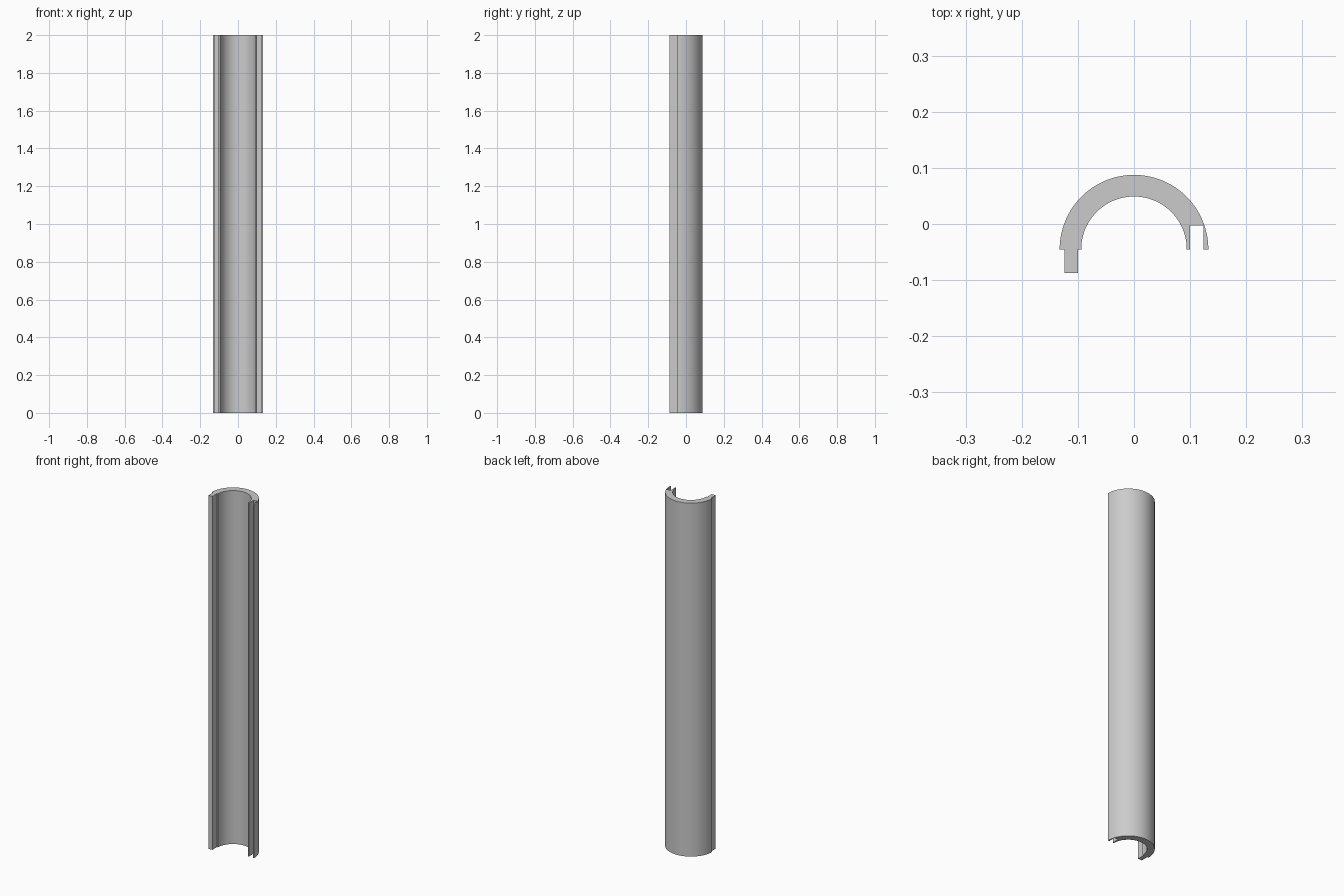
import bpy, bmesh
from math import sin, cos, pi, radians

cube = bpy.data.objects.get("Cube")
if cube:
    bpy.data.objects.remove(cube, do_unlink=True)

HEIGHT = 2.0
CENTRE_Y = -0.045        # split plane of the half tube
OUTER, INNER = 0.1325, 0.094
KEY_IN, KEY_OUT = 0.10, 0.124   # radial span of tongue and groove
DEPTH = 0.042
STEPS = 64

# Plain grey material
grey = bpy.data.materials.new("plain grey")
grey.use_nodes = True
colour = (0.6, 0.6, 0.6, 1)
grey.diffuse_color = colour
grey.node_tree.nodes["Principled BSDF"].inputs["Base Color"].default_value = colour


def arc(radius, start, end):
    angles = [start + (end - start) * i / STEPS for i in range(STEPS + 1)]
    return [(radius * cos(a), radius * sin(a)) for a in angles]


# Cross-section: outer arc, tongue on the right edge, inner arc, groove on the left edge
tongue = [(-KEY_OUT, 0), (-KEY_OUT, -DEPTH), (-KEY_IN, -DEPTH), (-KEY_IN, 0)]
groove = [(KEY_IN, 0), (KEY_IN, DEPTH), (KEY_OUT, DEPTH), (KEY_OUT, 0)]
profile = arc(OUTER, 0, pi) + tongue + arc(INNER, pi, 0) + groove

# Extrude the section to full height
bm = bmesh.new()
section = bm.faces.new([bm.verts.new((x, y + CENTRE_Y, 0)) for x, y in profile])
result = bmesh.ops.extrude_face_region(bm, geom=[section], use_keep_orig=True)
top = [v for v in result["geom"] if isinstance(v, bmesh.types.BMVert)]
bmesh.ops.translate(bm, verts=top, vec=(0, 0, HEIGHT))
bmesh.ops.recalc_face_normals(bm, faces=bm.faces)

mesh = bpy.data.meshes.new("half_tube")
bm.to_mesh(mesh)
bm.free()
mesh.materials.append(grey)
half_tube = bpy.data.objects.new("half_tube", mesh)
bpy.context.collection.objects.link(half_tube)

# Smooth curved walls, keep the edges sharp
bpy.context.view_layer.objects.active = half_tube
half_tube.select_set(True)
bpy.ops.object.shade_smooth_by_angle(angle=radians(30))
